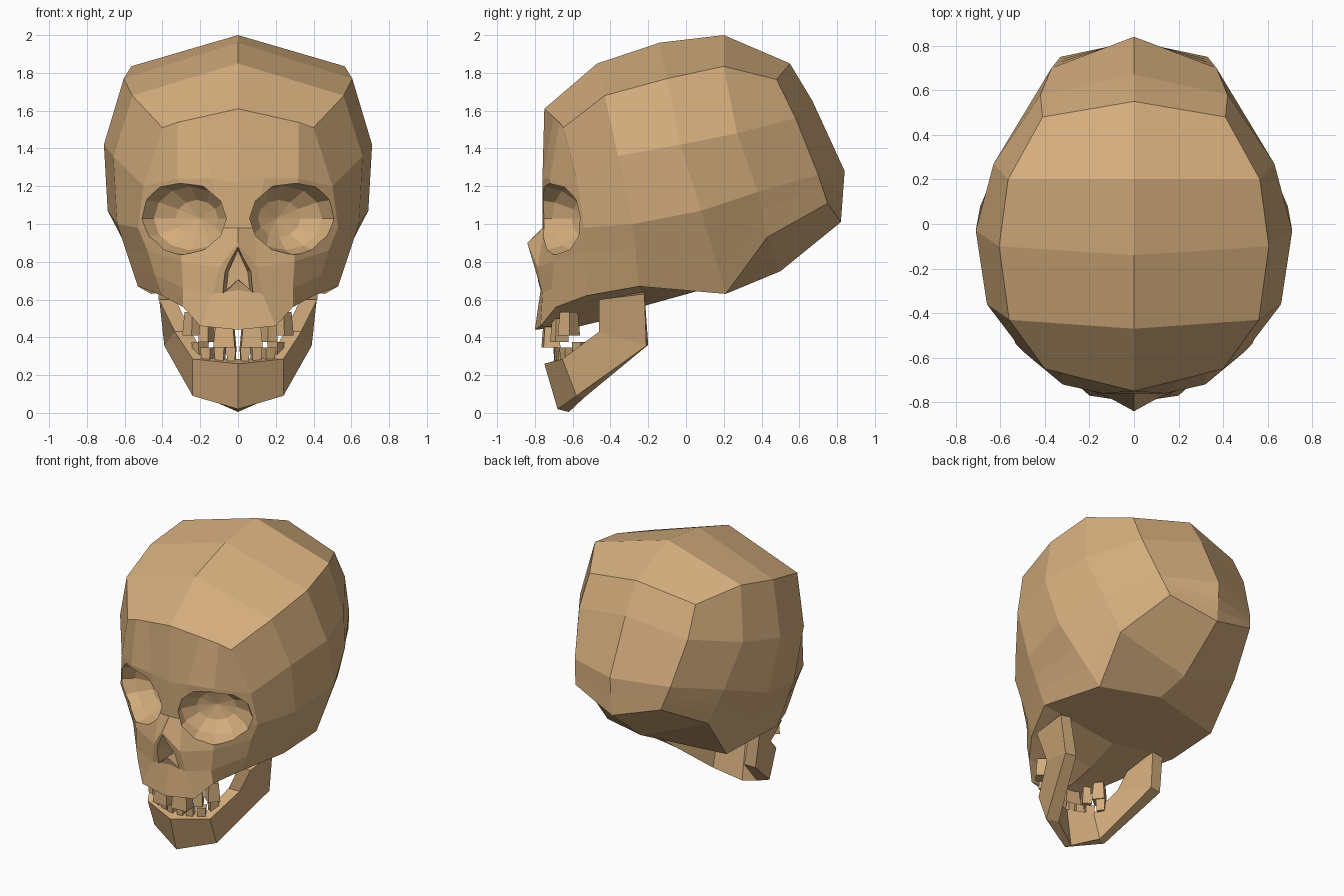
import bpy, bmesh, math
from mathutils import Vector

if "Cube" in bpy.data.objects:
    bpy.data.objects.remove(bpy.data.objects["Cube"])

bone = bpy.data.materials.new("bone_tan")
bone.diffuse_color = (0.66, 0.42, 0.205, 1)
bone.use_nodes = True
bone.node_tree.nodes["Principled BSDF"].inputs["Base Color"].default_value = bone.diffuse_color


def make(name, bm, mirror=False):
    if mirror:
        new = bmesh.ops.duplicate(bm, geom=bm.verts[:] + bm.edges[:] + bm.faces[:])["geom"]
        for v in new:
            if isinstance(v, bmesh.types.BMVert):
                v.co.x *= -1
        bmesh.ops.remove_doubles(bm, verts=bm.verts, dist=0.0005)
    bmesh.ops.recalc_face_normals(bm, faces=bm.faces)
    me = bpy.data.meshes.new(name)
    bm.to_mesh(me)
    bm.free()
    me.materials.append(bone)
    ob = bpy.data.objects.new(name, me)
    bpy.context.collection.objects.link(ob)
    return ob


def bridge(bm, r1, r2):
    for i in range(len(r1) - 1):
        q = []
        for v in (r1[i], r1[i + 1], r2[i + 1], r2[i]):
            if all((v.co - u.co).length > 1e-4 for u in q):
                q.append(v)
        if len(q) > 2:
            bm.faces.new(q)


# Skull: horizontal rows, from the front midline round the side to the back midline
face = [
    [(0, -.75, 1.61), (.2, -.70, 1.565), (.32, -.67, 1.538), (.40, -.65, 1.51)],
    [(0, -.76, 1.22), (.14, -.76, 1.24), (.32, -.72, 1.24), (.50, -.57, 1.20)],
    [(0, -.76, .98), (.09, -.75, .98), (.30, -.70, .98), (.53, -.54, .98)],
    [(0, -.84, .90), (.10, -.785, .77), (.30, -.70, .80), (.48, -.54, .86)],
    [(0, -.77, .65), (.13, -.76, .63), (.29, -.71, .66), (.44, -.53, .73)],
    [(0, -.80, .44), (.20, -.77, .46), (.29, -.69, .56), (.40, -.53, .62)],
]
vault = [
    [(.56, -.43, 1.68), (.605, -.10, 1.77), (.565, .20, 1.835), (.41, .48, 1.765), (0, .55, 1.85)],
    [(.66, -.36, 1.36), (.71, -.03, 1.42), (.63, .27, 1.48), (.42, .58, 1.56), (0, .67, 1.65)],
    [(.64, -.28, 1.0), (.69, .08, 1.07), (.56, .38, 1.17), (.37, .70, 1.26), (0, .84, 1.28)],
    [(.53, -.25, .67), (.46, .21, .63), (.47, .43, .93), (.33, .75, 1.11), (0, .82, 1.01)],
]
for t in (.4, .7):  # extra cheek rows
    vault.insert(-1, [tuple(Vector(a).lerp(Vector(b), t)) for a, b in zip(vault[2], vault[-1])])
crown = [(-.75, 1.61)] * 4 + [(-.47, 1.85), (-.14, 1.96), (.20, 2.0), (.55, 1.85), (.55, 1.85)]
base = [(-.80, .44), (-.70, .45), (-.60, .45), (-.43, .49), (-.21, .57),
        (.26, .70), (.50, .75), (.82, 1.01), (.82, 1.01)]
rows = [[(0, y, z) for y, z in crown]] + [f + v for f, v in zip(face, vault)] + [[(0, y, z) for y, z in base]]
bm = bmesh.new()
grid = [[bm.verts.new(p) for p in r] for r in rows]
for a, b in zip(grid, grid[1:]):
    bridge(bm, a, b)
skull = make("skull", bm, True)


# Eye sockets and nose opening
def cut(target, cutter):
    m = target.modifiers.new("cut", "BOOLEAN")
    m.operation = "DIFFERENCE"
    m.solver = "EXACT"
    m.object = cutter
    bpy.context.view_layer.objects.active = target
    bpy.ops.object.modifier_apply(modifier=m.name)
    bpy.data.objects.remove(cutter)


for s in (-1, 1):
    bpy.ops.mesh.primitive_uv_sphere_add(segments=12, ring_count=6, radius=1,
                                         location=(s * .295, -.69, 1.03),
                                         rotation=(math.radians(90), 0, s * math.radians(28)))
    eye = bpy.context.object
    eye.scale = (.255, .195, .19)
    eye.data.materials.append(bone)
    bpy.context.view_layer.update()
    cut(skull, eye)
bm = bmesh.new()
outline = [(0, .89), (.085, .75), (.105, .62), (0, .70), (-.105, .62), (-.085, .75)]
f = [bm.verts.new((x, -.95, z)) for x, z in outline]
b = [bm.verts.new((x * .6, -.64, .74 + (z - .74) * .8)) for x, z in outline]
bm.faces.new(f)
bm.faces.new(b)
bridge(bm, f + f[:1], b + b[:1])
cut(skull, make("nose_cutter", bm))

# Lower jaw: half-loft of sections (outer top, outer bottom, inner bottom, inner top)
sections = [
    [(0, -.75, .26), (0, -.68, .02), (0, -.62, .005), (0, -.66, .285)],
    [(.24, -.655, .285), (.24, -.58, .09), (.17, -.54, .08), (.17, -.60, .295)],
    [(.335, -.46, .43), (.39, -.21, .355), (.31, -.20, .36), (.25, -.46, .43)],
    [(.42, -.46, .60), (.42, -.22, .63), (.34, -.22, .64), (.33, -.46, .60)],
]
bm = bmesh.new()
sec = [[bm.verts.new(p) for p in s] for s in sections]
for a, b in zip(sec, sec[1:]):
    bridge(bm, a + a[:1], b + b[:1])
bm.faces.new(sec[-1])
make("jaw", bm, True)


# Teeth: tapered blocks, narrower at the root
def teeth(name, spots, root, tip):
    bm = bmesh.new()
    for x, y, w, d, turn, dz in spots:
        ends = []
        for z, k in ((root, .8), (tip, 1)):
            ring = []
            for sx, sy in ((-1, -1), (1, -1), (1, 1), (-1, 1)):
                p = Vector((sx * w / 2 * k, sy * d / 2 * k))
                c, s = math.cos(turn), math.sin(turn)
                ring.append(bm.verts.new((x + p.x * c - p.y * s, y + p.x * s + p.y * c, z + dz)))
            ends.append(ring)
            bm.faces.new(ring)
        bridge(bm, ends[0] + ends[0][:1], ends[1] + ends[1][:1])
    make(name, bm, True)


teeth("upper_teeth", [(.07, -.715, .115, .09, .1, 0), (.165, -.67, .06, .08, .5, .03),
                      (.235, -.62, .08, .09, .9, .065)], .47, .345)
teeth("lower_teeth", [(.035, -.675, .05, .05, .1, 0), (.095, -.66, .055, .05, .25, 0),
                      (.16, -.63, .06, .06, .5, 0), (.20, -.56, .06, .07, .9, .03)], .265, .345)
